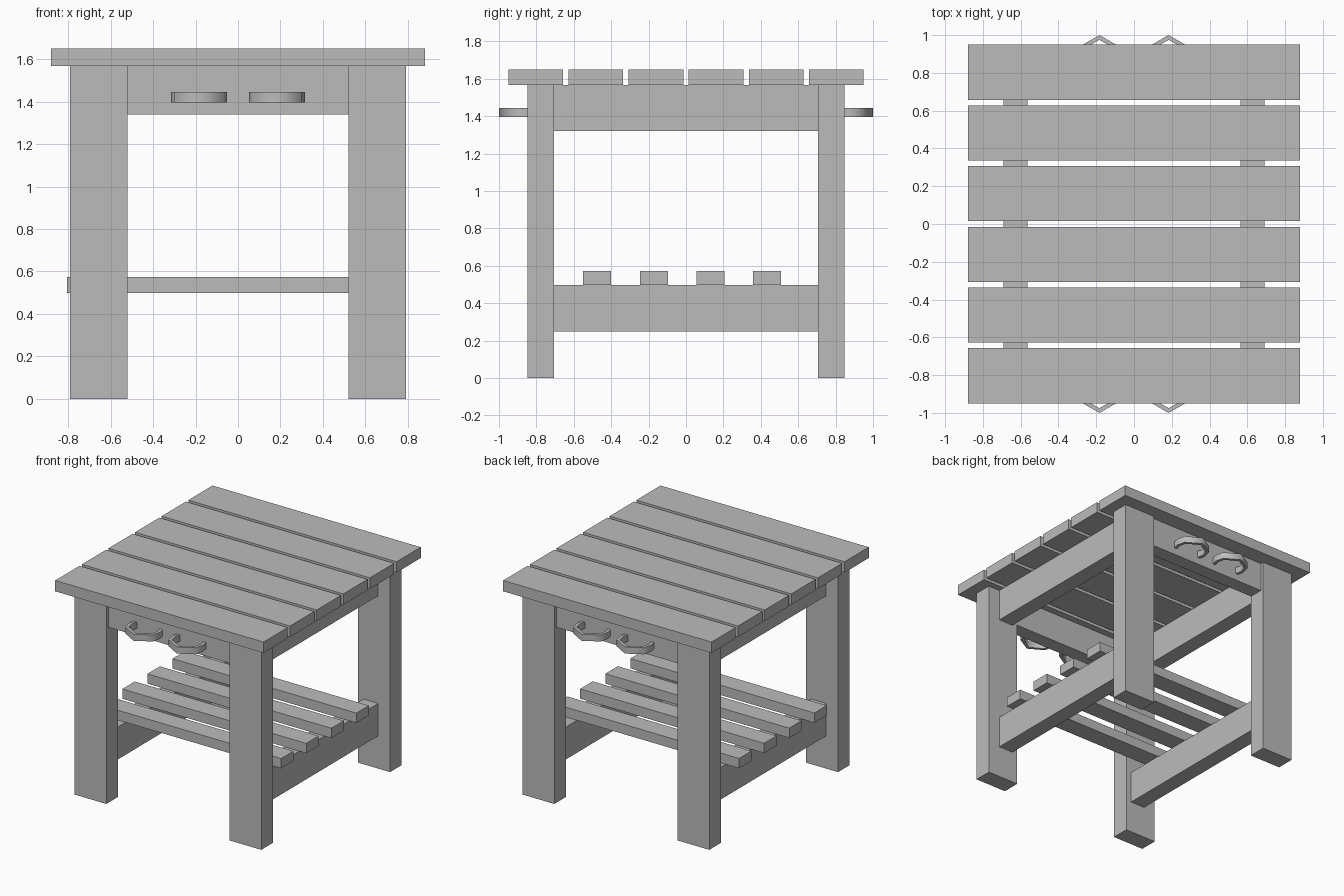
import bpy
import bmesh
import math
from mathutils import Vector

if "Cube" in bpy.data.objects:
    bpy.data.objects.remove(bpy.data.objects["Cube"], do_unlink=True)

grey = bpy.data.materials.new("plain_grey")
grey.use_nodes = True
colour = (0.5, 0.5, 0.5, 1)
grey.diffuse_color = colour
grey.node_tree.nodes["Principled BSDF"].inputs["Base Color"].default_value = colour


def add_object(name, bm):
    mesh = bpy.data.meshes.new(name)
    bmesh.ops.recalc_face_normals(bm, faces=bm.faces)
    bm.to_mesh(mesh)
    bm.free()
    mesh.materials.append(grey)
    obj = bpy.data.objects.new(name, mesh)
    bpy.context.collection.objects.link(obj)
    return obj


def board(name, xs, ys, zs):
    """Box spanning the given x, y and z ranges."""
    bm = bmesh.new()
    bmesh.ops.create_cube(bm, size=1)
    for v in bm.verts:
        v.co = Vector([r[0] if c < 0 else r[1] for c, r in zip(v.co, (xs, ys, zs))])
    return add_object(name, bm)


def span(a, b, side):
    return sorted((a * side, b * side))


def handle(name, x, side):
    """Faceted pull, bent outwards from the apron."""
    outer = [(0, 1.0), (0.115, 0.934), (0.132, 0.867), (0.115, 0.80)]
    inner = [(0, 0.975), (0.094, 0.921), (0.108, 0.867), (0.094, 0.81)]

    def mirrored(half):
        return [(-px, py) for px, py in half[:0:-1]] + half

    outline = mirrored(outer) + mirrored(inner)[::-1]
    bm = bmesh.new()
    n = len(outline)
    rings = [[bm.verts.new((x + px, side * py, z)) for px, py in outline]
             for z in (1.395, 1.445)]
    low, high = rings
    for i in range(n):
        j = (i + 1) % n
        bm.faces.new((low[i], low[j], high[j], high[i]))
    # Top and bottom strips between the outer and inner bends
    for ring in rings:
        for i in range(n // 2 - 1):
            bm.faces.new((ring[i], ring[i + 1], ring[n - 2 - i], ring[n - 1 - i]))
    obj = add_object(name, bm)
    bpy.ops.object.select_all(action='DESELECT')
    obj.select_set(True)
    bpy.context.view_layer.objects.active = obj
    bpy.ops.object.shade_smooth_by_angle(angle=math.radians(65))


# Tabletop boards
for i in range(6):
    y = -0.949 + i * 0.3212
    board(f"top_board_{i + 1}", (-0.88, 0.88), (y, y + 0.292), (1.567, 1.65))

# Legs
for sx, x_name in ((1, "left"), (-1, "right")):
    for sy, y_name in ((-1, "front"), (1, "back")):
        board(f"{y_name}_{x_name}_leg", span(0.52, 0.79, sx),
              span(0.707, 0.847, sy), (0, 1.567))

# Side aprons and lower side rails
for sx, x_name in ((1, "left"), (-1, "right")):
    xs = span(0.565, 0.69, sx)
    board(f"{x_name}_apron", xs, (-0.707, 0.707), (1.32, 1.567))
    board(f"{x_name}_lower_rail", xs, (-0.707, 0.707), (0.25, 0.498))

# Front and back aprons with two pulls each
for sy, y_name in ((-1, "front"), (1, "back")):
    board(f"{y_name}_apron", (-0.52, 0.52), span(0.71, 0.822, sy), (1.34, 1.567))
    for sx, x_name in ((1, "left"), (-1, "right")):
        handle(f"{y_name}_{x_name}_handle", sx * 0.183, sy)

# Shelf slats
for i in range(4):
    y = -0.55 + i * 0.303
    board(f"shelf_slat_{i + 1}", (-0.805, 0.75), (y, y + 0.15), (0.498, 0.573))
